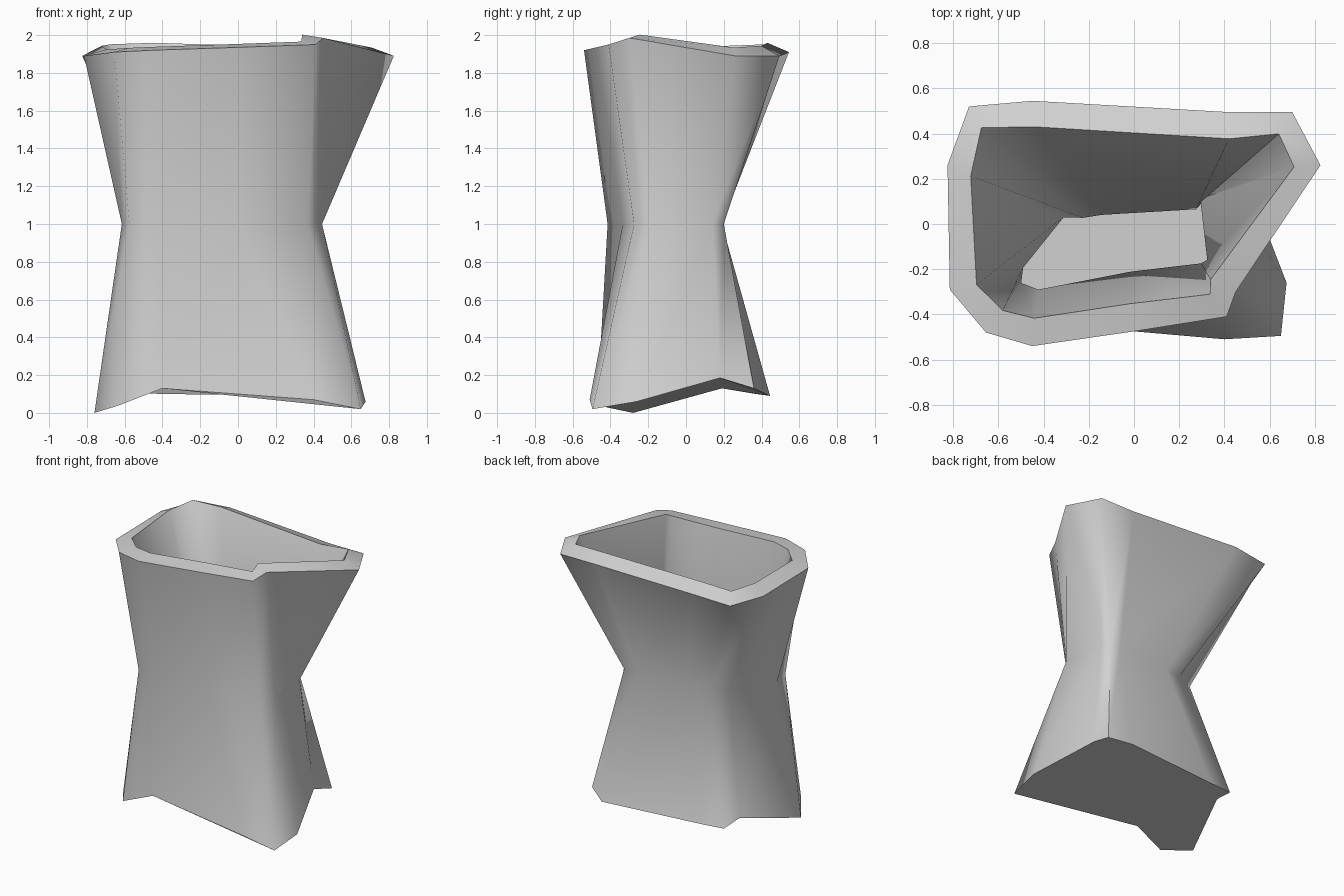
import bpy
import bmesh
import math

old = bpy.data.objects.get("Cube")
if old:
    bpy.data.objects.remove(old, do_unlink=True)


def make_material(name, color):
    """One flat colour, visible in viewport and render."""
    material = bpy.data.materials.new(name)
    material.use_nodes = True
    material.diffuse_color = color
    shader = material.node_tree.nodes["Principled BSDF"]
    shader.inputs["Base Color"].default_value = color
    shader.inputs["Roughness"].default_value = 0.8
    return material


def loft(bm, lower, upper):
    """Bridge two rings of equal length with quads."""
    count = len(lower)
    for i in range(count):
        j = (i + 1) % count
        bm.faces.new((lower[i], lower[j], upper[j], upper[i]))


# Irregular cross-sections, all running counter-clockwise from the right side
foot_ring = [
    (.505, .18, .185), (.53, .36, .13), (.39, .445, .09), (-.38, .37, .1),
    (-.56, .35, .105), (-.58, .19, .13), (-.76, -.28, 0), (-.63, -.47, .04),
    (-.4, -.44, .13), (.4, -.51, .07), (.65, -.495, .02), (.675, -.26, .06),
]
waist_height = 1.0
waist_ring = [
    (.415, .14), (.375, .2), (.28, .19), (-.15, .165),
    (-.28, .14), (-.42, .09), (-.615, -.2), (-.575, -.36),
    (-.43, -.415), (0, -.335), (.37, -.275), (.445, -.19),
]
rim_ring = [
    (.825, .26, 1.89), (.7, .495, 1.89), (.42, .495, 1.89), (-.45, .545, 1.91),
    (-.73, .52, 1.89), (-.825, .26, 1.89), (-.815, -.29, 1.89), (-.655, -.48, 1.91),
    (-.45, -.54, 1.92), (0, -.475, 1.935), (.41, -.41, 1.95), (.45, -.3, 1.985),
]

# Outer skin: foot to waist to rim, closed underneath
bm = bmesh.new()
foot = [bm.verts.new(p) for p in foot_ring]
waist = [bm.verts.new((x, y, waist_height)) for x, y in waist_ring]
rim = [bm.verts.new(p) for p in rim_ring]
loft(bm, foot, waist)
loft(bm, waist, rim)
bm.faces.new(list(reversed(foot)))
bm.normal_update()

mesh = bpy.data.meshes.new("vessel_body")
bm.to_mesh(mesh)
bm.free()
mesh.materials.append(make_material("pale grey", (0.64, 0.64, 0.64, 1)))
vessel = bpy.data.objects.new("vessel_body", mesh)
bpy.context.collection.objects.link(vessel)

# Wall thickness grows inward from the outer skin
wall = vessel.modifiers.new("wall", "SOLIDIFY")
wall.thickness = 0.125
wall.offset = -1
wall.use_even_offset = False

# Bake the wall, then smooth the sides and keep the rim and foot crisp
bpy.ops.object.select_all(action="DESELECT")
vessel.select_set(True)
bpy.context.view_layer.objects.active = vessel
bpy.ops.object.modifier_apply(modifier=wall.name)
bpy.ops.object.shade_smooth_by_angle(angle=math.radians(66))
